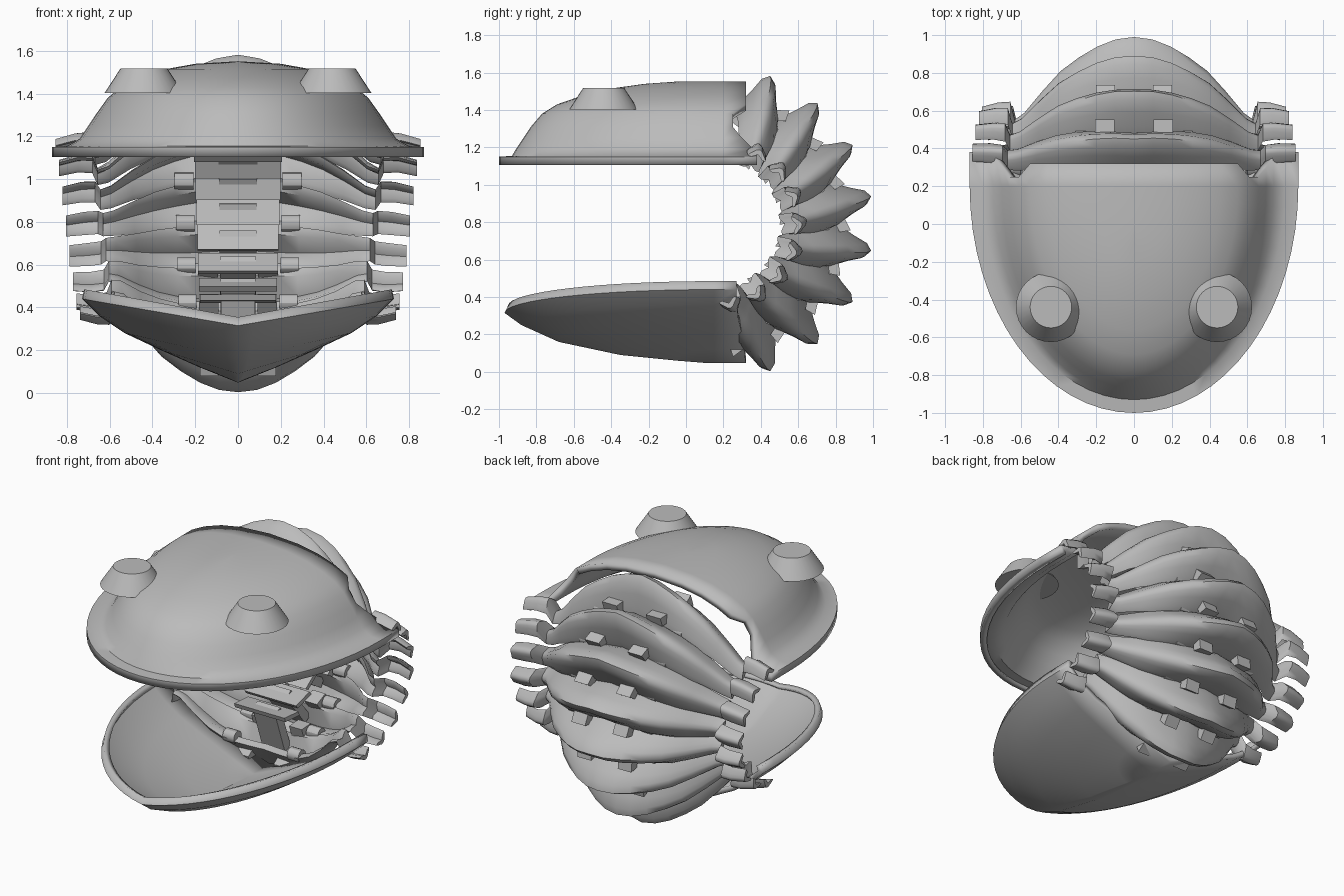
import bpy, bmesh
from math import sin, cos, pi, radians
from mathutils import Vector

cube = bpy.data.objects.get("Cube")
if cube:
    bpy.data.objects.remove(cube)

grey = bpy.data.materials.new("plain_grey")
grey.use_nodes = True
grey.diffuse_color = (0.5, 0.5, 0.5, 1)
grey.node_tree.nodes["Principled BSDF"].inputs["Base Color"].default_value = (0.5, 0.5, 0.5, 1)


def finish(name, bm, angle=40, thickness=0):
    mesh = bpy.data.meshes.new(name)
    bm.to_mesh(mesh)
    bm.free()
    obj = bpy.data.objects.new(name, mesh)
    bpy.context.collection.objects.link(obj)
    mesh.materials.append(grey)
    if thickness:
        mod = obj.modifiers.new("thickness", 'SOLIDIFY')
        mod.thickness = thickness
        mod.offset = -1
    bpy.ops.object.select_all(action='DESELECT')
    obj.select_set(True)
    bpy.context.view_layer.objects.active = obj
    bpy.ops.object.shade_smooth_by_angle(angle=radians(angle))
    return obj


def shell(name, rings, centre, flip, thickness, steps=32):
    """Nested U-shaped rings: half width, front y, front z, side z, back y."""
    bm = bmesh.new()
    rows = []
    for w, front, z_front, z_side, back in rings:
        row = [bm.verts.new((w, back, z_side))]
        for k in range(steps + 1):
            a = pi * k / steps
            z = z_front + (z_side - z_front) * abs(cos(a))
            row.append(bm.verts.new((w * cos(a), centre + (front - centre) * sin(a), z)))
        row.append(bm.verts.new((-w, back, z_side)))
        rows.append(row)
    for low, high in zip(rows, rows[1:]):
        for j in range(steps + 2):
            quad = [low[j], low[j + 1], high[j + 1], high[j]]
            bm.faces.new(quad[::-1] if flip else quad)
    bmesh.ops.remove_doubles(bm, verts=bm.verts[:], dist=0.0005)
    return finish(name, bm, 45, thickness)


# Head shell: flared rim, steep wall, low crown
head = [(0.87, -1.0, 1.105, 0.38), (0.87, -1.0, 1.15, 0.38), (0.80, -0.93, 1.155, 0.38),
        (0.74, -0.91, 1.19, 0.36), (0.70, -0.87, 1.25, 0.30), (0.66, -0.83, 1.31, 0.25),
        (0.61, -0.77, 1.38, 0.25), (0.55, -0.69, 1.43, 0.32), (0.46, -0.56, 1.475, 0.32),
        (0.34, -0.40, 1.515, 0.32), (0.20, -0.22, 1.54, 0.32), (0, -0.05, 1.552, 0.32)]
shell("head_shell", [(w, f, z, z, b) for w, f, z, b in head], 0.2, True, 0.04)

# Tail shell: scoop with a keel, its rim dipping to a point at the front
shell("tail_shell",
      [(0.72, -0.95, 0.355, 0.485, 0.27), (0.73, -0.97, 0.315, 0.44, 0.27),
       (0.65, -0.88, 0.25, 0.36, 0.27), (0.53, -0.68, 0.16, 0.28, 0.28),
       (0.36, -0.35, 0.09, 0.20, 0.30), (0.18, -0.05, 0.06, 0.12, 0.31),
       (0, 0.10, 0.048, 0.048, 0.32)], 0.15, False, 0.035)

# Eyes: flat-topped cones on the head shell
for side, label in ((1, "left"), (-1, "right")):
    bm = bmesh.new()
    bmesh.ops.create_cone(bm, cap_ends=True, segments=32, radius1=0.185, radius2=0.11, depth=0.115)
    bmesh.ops.translate(bm, verts=bm.verts[:], vec=(0.44 * side, -0.44, 1.46))
    finish(label + "_eye", bm, 30)


def frame(angle, width):
    """Map x, offset toward the head and radius onto the curled body."""
    def place(x, t, r):
        return Vector((x * width, 0.163 + r * cos(angle) - t * sin(angle),
                       0.793 + r * sin(angle) + t * cos(angle)))
    return place


def block(bm, place, x, t, r, tilt=0):
    v = [bm.verts.new(place(a, b, c + tilt * (b - t[0]))) for a in x for b in t for c in r]
    for f in ((0, 1, 3, 2), (4, 6, 7, 5), (0, 4, 5, 1), (2, 3, 7, 6), (0, 2, 6, 4), (1, 5, 7, 3)):
        bm.faces.new([v[i] for i in f])


# Rib stations: x, ridge radius, height, half width
half = [(0, 0.84, 0.25, 0.115), (0.1, 0.825, 0.24, 0.115), (0.2, 0.785, 0.21, 0.115),
        (0.3, 0.725, 0.17, 0.11), (0.4, 0.65, 0.14, 0.10), (0.5, 0.54, 0.10, 0.08),
        (0.6, 0.42, 0.07, 0.06), (0.65, 0.385, 0.05, 0.055), (0.675, 0.48, 0.07, 0.055),
        (0.74, 0.475, 0.055, 0.055), (0.83, 0.45, 0.05, 0.05)]
stations = [(-x, r, h, w) for x, r, h, w in half[:0:-1]] + half
# Tooth-shaped cross-section with a hollow underside
tooth = [(-1, 0), (-0.85, 0.3), (-0.55, 0.6), (-0.32, 0.88), (0, 1), (0.32, 0.88),
         (0.55, 0.6), (0.85, 0.3), (1, 0), (0.6, 0), (0, 0.45), (-0.6, 0)]

for i in range(8):
    place = frame(radians(70 - 20 * i), 1.03 - 0.02 * i)

    # Rib running from side tip to side tip
    bm = bmesh.new()
    rows = []
    for x, ridge, h, w in stations:
        sweep = -0.1 * abs(x)
        rows.append([bm.verts.new(place(x, sweep + a * w, ridge - h + b * h)) for a, b in tooth])
    n = len(tooth)
    for a, b in zip(rows, rows[1:]):
        for j in range(n):
            bm.faces.new((a[j], a[(j + 1) % n], b[(j + 1) % n], b[j]))
    bm.faces.new(rows[0])
    bm.faces.new(rows[-1])
    bmesh.ops.recalc_face_normals(bm, faces=bm.faces[:])
    finish("rib_%d" % (i + 1), bm, 50)

    # Inner plate, its web and the overlapping tabs
    bm = bmesh.new()
    block(bm, place, (-0.2, 0.2), (-0.065, 0.065), (0.33, 0.36), 0.45)
    block(bm, place, (-0.09, 0.09), (-0.03, 0.03), (0.36, 0.66))
    for s in (-1, 1):
        x = sorted((0.1 * s, 0.2 * s))
        block(bm, place, x, (-0.16, -0.07), (0.64, 0.70), -0.3)
        block(bm, place, x, (0.05, 0.14), (0.52, 0.60), 0.3)
    bmesh.ops.recalc_face_normals(bm, faces=bm.faces[:])
    finish("inner_plate_%d" % (i + 1), bm, 20)

    # Hinge barrels beside the inner plate
    bm = bmesh.new()
    for s in (-1, 1):
        ends = []
        for x in (0.21, 0.3):
            ends.append([bm.verts.new(place(x * s, -0.1 + 0.04 * cos(k * pi / 6),
                                            0.57 + 0.04 * sin(k * pi / 6))) for k in range(12)])
        for k in range(12):
            m = (k + 1) % 12
            bm.faces.new((ends[0][k], ends[0][m], ends[1][m], ends[1][k]))
        for end in ends:
            bm.faces.new(end)
    bmesh.ops.recalc_face_normals(bm, faces=bm.faces[:])
    finish("hinge_barrels_%d" % (i + 1), bm, 30)
